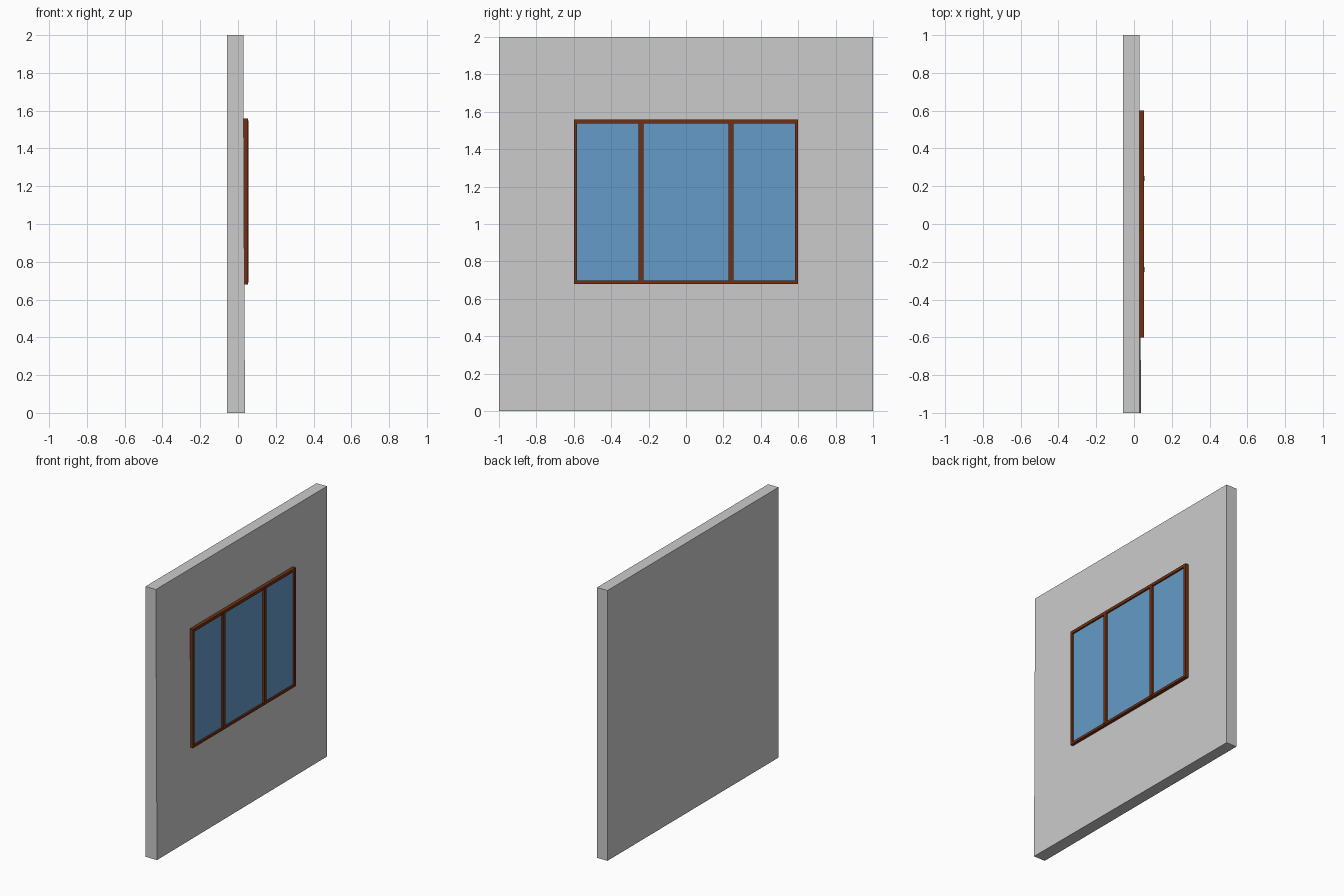
import bpy, bmesh

if "Cube" in bpy.data.objects:
    bpy.data.objects.remove(bpy.data.objects["Cube"])


def material(name, rgb):
    m = bpy.data.materials.new(name)
    m.diffuse_color = (*rgb, 1)
    m.use_nodes = True
    m.node_tree.nodes["Principled BSDF"].inputs["Base Color"].default_value = m.diffuse_color
    return m


def box(name, lo, hi, mat=None):
    bm = bmesh.new()
    bmesh.ops.create_cube(bm, size=1)
    for v in bm.verts:
        v.co = [(a + b) / 2 + c * (b - a) for a, b, c in zip(lo, hi, v.co)]
    me = bpy.data.meshes.new(name)
    bm.to_mesh(me)
    bm.free()
    ob = bpy.data.objects.new(name, me)
    bpy.context.collection.objects.link(ob)
    if mat:
        me.materials.append(mat)
    return ob


wood = material("wood", (0.17, 0.03, 0.006))
blue = material("glass_blue", (0.13, 0.33, 0.58))

# Wall slab, with one lower corner pulled slightly forward
wall = box("wall", (-0.057, -1, 0), (0.028, 1, 2))
for v in wall.data.vertices:
    if v.co.x > 0 and v.co.y < 0 and v.co.z < 1:
        v.co.x = 0.037

# Window outline
Y, Z0, Z1 = 0.6, 0.68, 1.558
BACK, FRONT = 0.027, 0.053

# Outer frame: rails run full width, stiles fit between them
box("top_rail", (BACK, -Y, Z1 - 0.022), (FRONT, Y, Z1), wood)
box("bottom_rail", (BACK, -Y, Z0), (FRONT, Y, Z0 + 0.018), wood)
for side, s in (("left", -1), ("right", 1)):
    y0, y1 = sorted((s * Y, s * (Y - 0.018)))
    box(side + "_stile", (BACK, y0, Z0 + 0.018), (FRONT, y1, Z1 - 0.022), wood)
    # Dividers between panes, standing slightly proud of the frame
    c = s * 0.241
    box(side + "_divider", (BACK, c - 0.013, Z0 + 0.01),
        (0.056, c + 0.013, Z1 - 0.011), wood)

# Glass panes
edges = (-Y + 0.018, -0.254, -0.228, 0.228, 0.254, Y - 0.018)
for i, name in enumerate(("left_pane", "middle_pane", "right_pane")):
    box(name, (BACK, edges[2 * i], Z0 + 0.018),
        (0.042, edges[2 * i + 1], Z1 - 0.022), blue)
